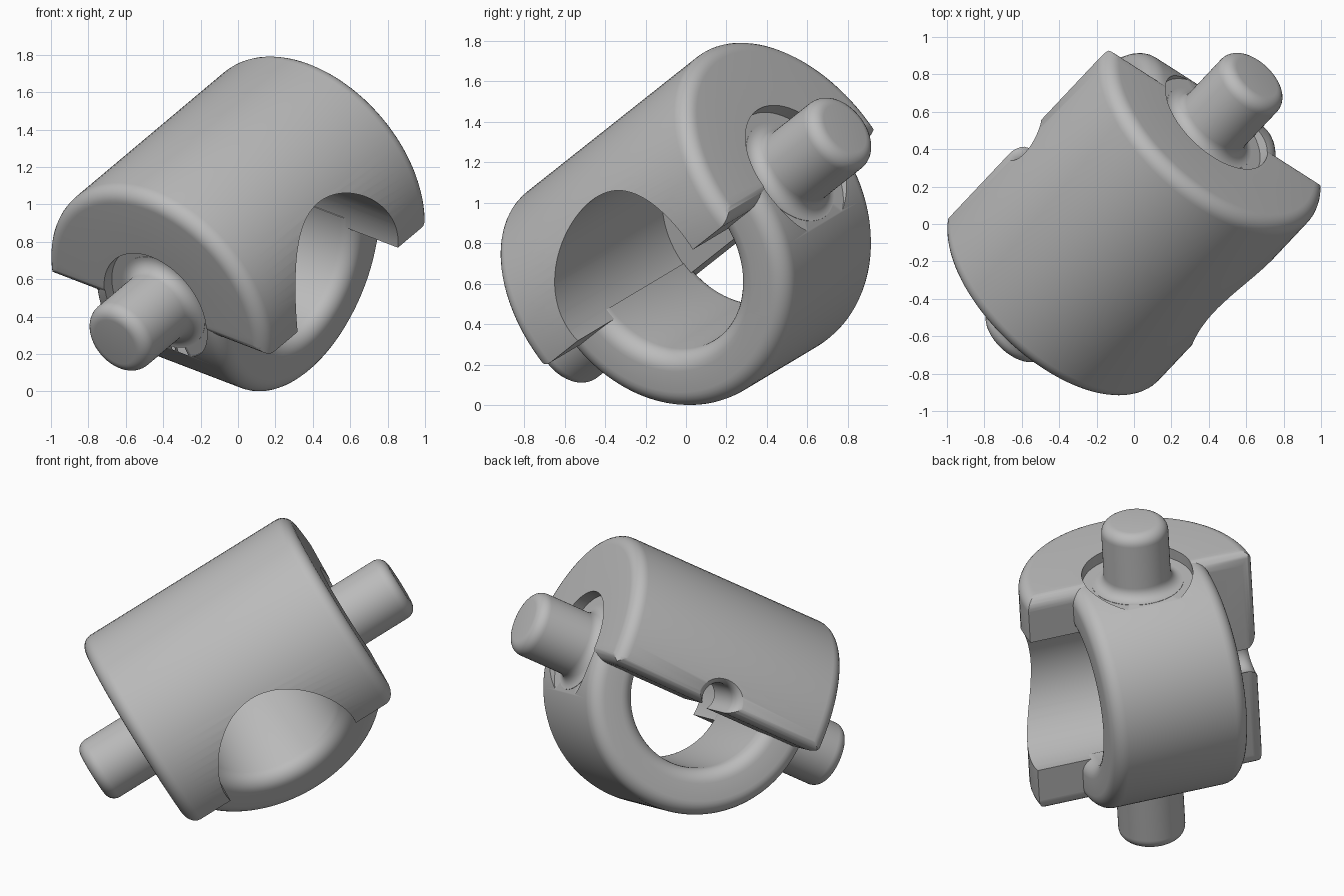
import bpy, bmesh, math
from mathutils import Vector, Matrix

old = bpy.data.objects.get("Cube")
if old:
    bpy.data.objects.remove(old, do_unlink=True)

# Tilted frame shared by all parts: x = cross bore, y = pin axis, z = dome
along = Vector((0.594, 0.63, 0.499)).normalized()
across = Vector((0.801, -0.513, -0.307))
across = (across - along * across.dot(along)).normalized()
dome = across.cross(along)
FRAME = Matrix.Translation((0, 0.088, 0.815)) @ Matrix((across, along, dome)).transposed().to_4x4()

RADIUS, HALF_LENGTH, DROP, ROUND = 0.73, 0.745, 0.06, 0.08
BORE, SEAT_RADIUS, SEAT_FLOOR = 0.455, 0.34, 0.675

grey = bpy.data.materials.new("plain_grey")
grey.use_nodes = True
grey.diffuse_color = (0.5, 0.5, 0.5, 1)
grey.node_tree.nodes["Principled BSDF"].inputs["Base Color"].default_value = (0.5, 0.5, 0.5, 1)


def finish(bm, name):
    bmesh.ops.remove_doubles(bm, verts=bm.verts, dist=1e-5)
    bmesh.ops.recalc_face_normals(bm, faces=bm.faces)
    mesh = bpy.data.meshes.new(name)
    bm.to_mesh(mesh)
    bm.free()
    mesh.materials.append(grey)
    ob = bpy.data.objects.new(name, mesh)
    ob.matrix_world = FRAME
    bpy.context.collection.objects.link(ob)
    return ob


def rounded(corners, steps=7):
    """Profile from (radius, position, rounding) right-angle corners."""
    out = []
    for i, (r, t, fillet) in enumerate(corners):
        p = Vector((r, t))
        if not fillet:
            out.append(p)
            continue
        u = (Vector(corners[i - 1][:2]) - p).normalized()
        v = (Vector(corners[(i + 1) % len(corners)][:2]) - p).normalized()
        for k in range(steps + 1):
            a = math.pi / 2 * k / steps
            out.append(p + fillet * (u + v - v * math.cos(a) - u * math.sin(a)))
    return out


def lathe(name, profile, axis, half=False, steps=96):
    """Turn a profile round the x or y axis; half keeps the lower half."""
    bm = bmesh.new()
    rows = []
    for i in range(steps + 1):
        a = math.pi * (1 if half else 2) * i / steps
        rows.append([bm.verts.new((t, r * math.cos(a), -r * math.sin(a)) if axis == "x"
                                  else (r * math.cos(a), t, -r * math.sin(a)))
                     for r, t in profile])
    n = len(profile)
    for a, b in zip(rows, rows[1:]):
        for j in range(n if half else n - 1):
            k = (j + 1) % n
            bm.faces.new((a[j], a[k], b[k], b[j]))
    if half:
        bm.faces.new(rows[0])
        bm.faces.new(rows[-1])
    return finish(bm, name)


def plug(name, radius, start, end, axis):
    return lathe(name, [Vector(p) for p in ((0, start), (radius, start), (radius, end), (0, end))], axis)


def combine(ob, other, operation):
    mod = ob.modifiers.new("combine", "BOOLEAN")
    mod.operation, mod.solver, mod.object = operation, "EXACT", other
    bpy.context.view_layer.update()
    with bpy.context.temp_override(object=ob, active_object=ob):
        bpy.ops.object.modifier_apply(modifier=mod.name)


# Round-ended drum, kept only inside a block with softened lower edges
body = lathe("half_round_body", rounded([(0, -HALF_LENGTH, 0), (RADIUS, -HALF_LENGTH, ROUND),
                                         (RADIUS, HALF_LENGTH, ROUND), (0, HALF_LENGTH, 0)]), "y")
bm = bmesh.new()
bmesh.ops.create_cube(bm, size=1)
left, end, top = -RADIUS - 0.002, HALF_LENGTH + 0.002, 1.0
for v in bm.verts:
    v.co = (left if v.co.x < 0 else top, math.copysign(end, v.co.y), -DROP if v.co.z < 0 else top)
soft = [e for e in bm.edges
        if all(v.co.z < 0 for v in e.verts) and not all(v.co.x > 0 for v in e.verts)]
bmesh.ops.bevel(bm, geom=soft, offset=ROUND, segments=6, profile=0.5, affect="EDGES")
block = finish(bm, "block_cutter")
combine(body, block, "INTERSECT")

# Strap under the body
strap = lathe("half_ring_strap", rounded([(0.45, -0.44, 0.09), (0.738, -0.44, 0.09),
                                          (0.738, 0.44, 0.09), (0.45, 0.44, 0.09)]), "x", half=True)

# Wide bore from one side, small flared notch on the other, pin seats at both ends
bore = plug("bore_cutter", BORE, -0.36, 1, "x")
notch = lathe("notch_cutter", rounded([(0, -0.3, 0), (0.1, -0.3, 0), (0.1, -0.735, 0.08),
                                       (0.4, -0.735, 0), (0.4, -1, 0), (0, -1, 0)]), "x", steps=48)
seats = [plug("seat_cutter", SEAT_RADIUS, s * SEAT_FLOOR, s * 1.2, "y") for s in (-1, 1)]
for cutter in [bore, notch] + seats:
    combine(body, cutter, "DIFFERENCE")
for cutter in seats:
    combine(strap, cutter, "DIFFERENCE")
for cutter in [block, bore, notch] + seats:
    bpy.data.objects.remove(cutter, do_unlink=True)

# Pins with a flared foot and a rounded tip
pins = []
for name, s in (("front_pin", -1), ("back_pin", 1)):
    shape = rounded([(0, 0.6, 0), (0.28, 0.6, 0), (0.28, SEAT_FLOOR + 0.002, 0),
                     (0.205, SEAT_FLOOR + 0.002, 0.07), (0.205, 1.105, 0.07), (0, 1.105, 0)])
    pins.append(lathe(name, [Vector((r, s * t)) for r, t in shape], "y", steps=64))

for ob in [body, strap] + pins:
    bpy.ops.object.select_all(action="DESELECT")
    ob.select_set(True)
    bpy.context.view_layer.objects.active = ob
    bpy.ops.object.shade_smooth_by_angle(angle=math.radians(35))
